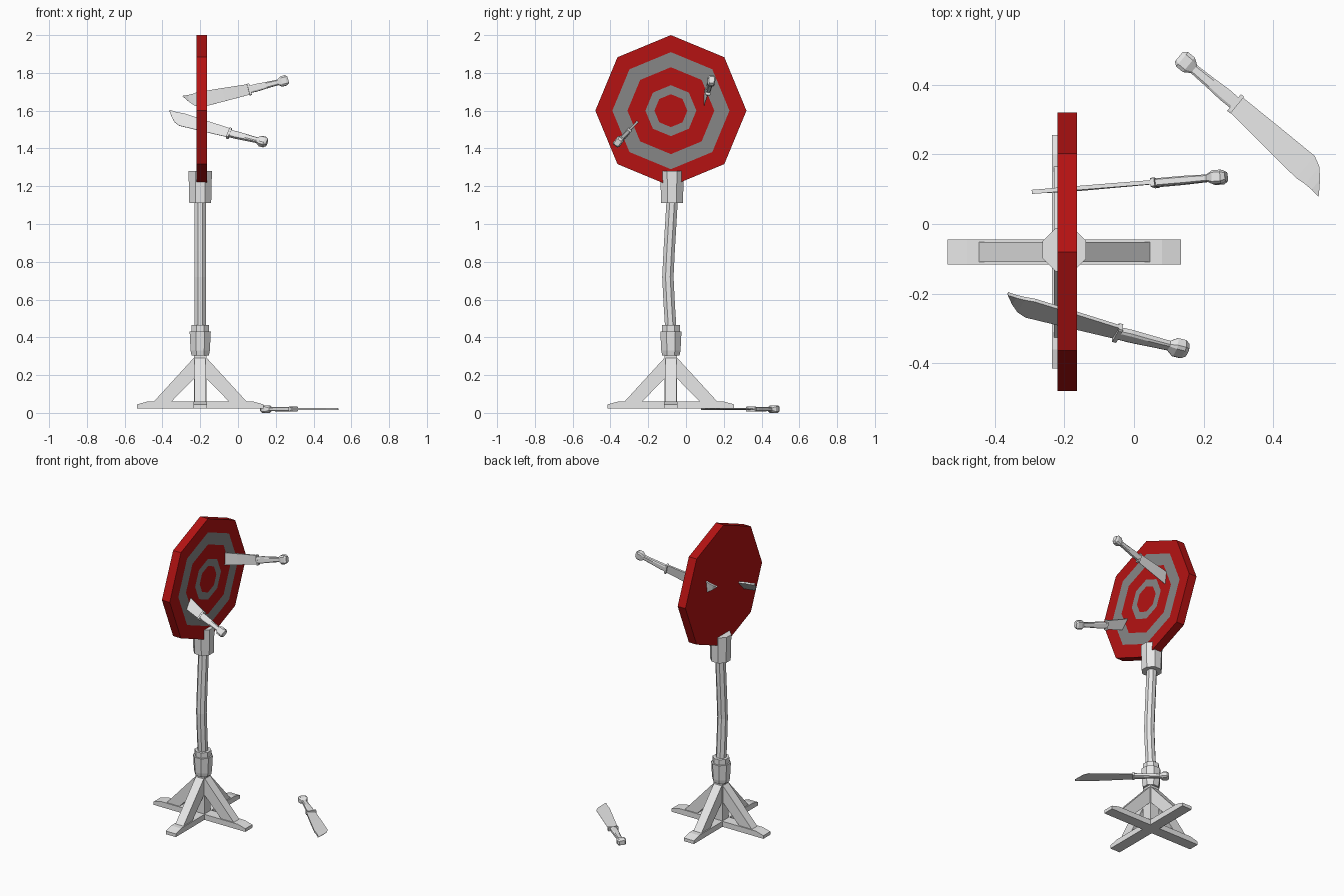
import bpy, bmesh, math
from mathutils import Matrix, Vector

cube = bpy.data.objects.get("Cube")
if cube:
    bpy.data.objects.remove(cube, do_unlink=True)


def material(name, color):
    m = bpy.data.materials.new(name)
    m.use_nodes = True
    m.diffuse_color = (*color, 1)
    m.node_tree.nodes["Principled BSDF"].inputs["Base Color"].default_value = (*color, 1)
    return m


PALE = material("pale_grey", (0.8, 0.8, 0.8))
RED = material("target_red", (0.46, 0.006, 0.006))
GREY = material("ring_grey", (0.24, 0.24, 0.24))
AXIS = Vector((-0.2, -0.08, 0))


def finish(name, bm, mats=(PALE,), matrix=None):
    bmesh.ops.recalc_face_normals(bm, faces=bm.faces)
    me = bpy.data.meshes.new(name)
    bm.to_mesh(me)
    bm.free()
    for m in mats:
        me.materials.append(m)
    ob = bpy.data.objects.new(name, me)
    if matrix:
        ob.matrix_world = matrix
    bpy.context.collection.objects.link(ob)
    return ob


def loft(name, rings, mats=(PALE,), bands=None, matrix=None):
    """Skin a list of vertex rings and cap both ends; bands gives a material per step."""
    bm = bmesh.new()
    loops = [[bm.verts.new(p) for p in ring] for ring in rings]
    n = len(loops[0])
    for i, (a, b) in enumerate(zip(loops, loops[1:])):
        for k in range(n):
            f = bm.faces.new((a[k], a[(k + 1) % n], b[(k + 1) % n], b[k]))
            f.material_index = bands[i] if bands else 0
    bm.faces.new(loops[0][::-1])
    bm.faces.new(loops[-1])
    return finish(name, bm, mats, matrix)


def octagon(z, half_width, dy=0.0):
    """Level octagon with flat sides towards x and y."""
    r = half_width / math.cos(math.pi / 8)
    return [AXIS + Vector((r * math.cos(a), r * math.sin(a) + dy, z))
            for a in [(k + 0.5) * math.pi / 4 for k in range(8)]]


def plate(name, outline, half, matrix):
    """Extrude an x-z outline to both sides in y."""
    return loft(name, [[(x, y, z) for x, z in outline] for y in (-half, half)], matrix=matrix)


# Stand: four arms, each with a foot board and a diagonal brace
foot = [(0, 0.024), (0.335, 0.024), (0.335, 0.045), (0.28, 0.06), (0, 0.06)]
brace = [(0.25, 0.055), (0.157, 0.055), (0.03, 0.185), (0.01, 0.185), (0.01, 0.3), (0.035, 0.29)]
for i, side in enumerate(("right", "back", "left", "front")):
    m = Matrix.Translation(AXIS) @ Matrix.Rotation(i * math.pi / 2, 4, "Z")
    plate("foot_" + side, foot, 0.036, m)
    plate("brace_" + side, brace, 0.029, m)
post = [(-0.033, 0.03), (0.033, 0.03), (0.033, 0.31), (-0.033, 0.31)]
plate("centre_post", post, 0.033, Matrix.Translation(AXIS))

# Pole with collars
loft("lower_collar", [octagon(0.305, 0.046), octagon(0.33, 0.051), octagon(0.43, 0.056)])
loft("collar_ring", [octagon(0.43, 0.047), octagon(0.465, 0.047)])
loft("bent_pole", [octagon(0.44, 0.03), octagon(0.58, 0.03, -0.009), octagon(0.72, 0.03, -0.016),
                   octagon(0.86, 0.03, -0.009), octagon(1.13, 0.03, 0.007)])
loft("target_socket", [octagon(1.11, 0.058, 0.006), octagon(1.28, 0.062, 0.006)])

# Octagonal target with concentric painted rings on its +x face
steps = [(-0.22, 0.4), (-0.163, 0.4), (-0.163, 0.31), (-0.163, 0.23), (-0.163, 0.135), (-0.163, 0.087),
         (-0.163, 0.04)]
rings = [[(x, AXIS.y + r * math.cos(k * math.pi / 4), 1.6 + r * math.sin(k * math.pi / 4))
          for k in range(8)] for x, r in steps]
loft("target_board", rings, (RED, GREY), bands=[0, 0, 1, 0, 1, 0])


def section(x, half_w, half_t, chamfer=0.35):
    """Chamfered cross-section of a knife grip, across local y and z."""
    w, t = half_w * (1 - chamfer), half_t * (1 - chamfer)
    return [(x, half_w, -t), (x, half_w, t), (x, w, half_t), (x, -w, half_t),
            (x, -half_w, t), (x, -half_w, -t), (x, -w, -half_t), (x, w, -half_t)]


# Blade stations: along, spine height, edge height
BLADE = [(0, 0.029, -0.027), (0.14, 0.042, -0.029), (0.27, 0.053, -0.03),
         (0.3, 0.05, -0.015), (0.325, 0.05, 0.012), (0.352, 0.053, 0.05)]


def knife(name, guard, along, spine):
    """Knife with local x along the blade and local y towards the spine."""
    d = Vector(along).normalized()
    s = Vector(spine)
    s = (s - d * s.dot(d)).normalized()
    m = Matrix((d, s, d.cross(s))).transposed().to_4x4()
    m.translation = guard
    loft(name + "_blade", [[(x, top, -0.006), (x, top, 0.006), (x, low, 0.001), (x, low, -0.001)]
                           for x, top, low in BLADE], matrix=m)
    loft(name + "_guard", [section(x, 0.031, 0.013, 0.15) for x in (-0.006, 0.006)], matrix=m)
    loft(name + "_handle", [section(-0.165, 0.014, 0.01), section(-0.09, 0.017, 0.012),
                            section(-0.04, 0.02, 0.012), section(0, 0.019, 0.012)], matrix=m)
    loft(name + "_pommel", [section(-0.212, 0.018, 0.014), section(-0.2, 0.027, 0.02),
                            section(-0.175, 0.027, 0.02), section(-0.155, 0.014, 0.01)], matrix=m)


# Two knives stuck through the target, one lying on the ground
knife("upper_knife", (0.06, 0.118, 1.712), (-0.96, -0.085, -0.24), (0, 0.1, 1))
knife("lower_knife", (-0.047, -0.313, 1.48), (-0.935, 0.23, 0.23), (0.36, 0.58, 0.73))
knife("ground_knife", (0.292, 0.345, 0.02), (0.77, -0.64, 0), (-0.64, -0.77, 0))
